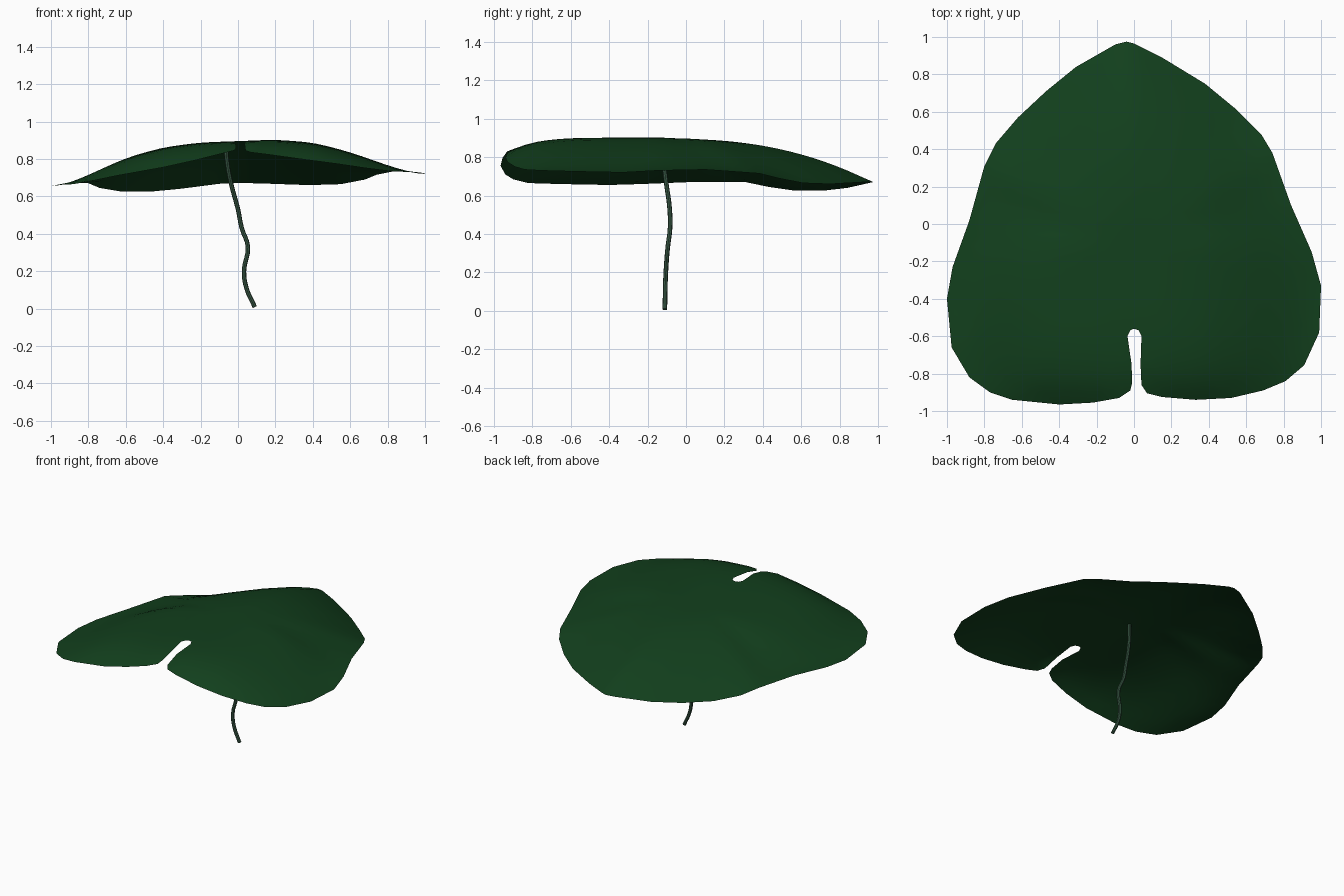
import bpy
import bmesh
from mathutils import Vector
from mathutils.geometry import delaunay_2d_cdt

if "Cube" in bpy.data.objects:
    bpy.data.objects.remove(bpy.data.objects["Cube"])

# Leaf rim (x, y, z), counter-clockwise from the right lip of the notch
RIM = [(.04, -.86, .845), (.07, -.905, .835), (.15, -.925, .825), (.33, -.94, .80),
       (.52, -.93, .775), (.69, -.89, .75), (.81, -.84, .735), (.91, -.755, .73),
       (.99, -.58, .725), (1, -.33, .72), (.95, -.15, .73), (.84, .1, .735),
       (.74, .38, .715), (.68, .48, .69), (.55, .61, .665), (.38, .75, .66),
       (.15, .89, .668), (0, .965, .672), (-.04, .975, .67), (-.1, .96, .667),
       (-.31, .84, .64), (-.47, .71, .625), (-.62, .57, .625), (-.74, .43, .645),
       (-.8, .31, .67), (-.88, .02, .67), (-.97, -.23, .66), (-1, -.4, .655),
       (-.975, -.66, .66), (-.88, -.82, .665), (-.77, -.9, .685), (-.65, -.94, .71),
       (-.4, -.965, .755), (-.22, -.955, .795), (-.08, -.93, .83), (-.02, -.89, .845)]
NOTCH = [(-.01, -.85), (-.013, -.75), (-.035, -.6), (-.02, -.568), (0, -.56),
         (.025, -.568), (.04, -.6), (.035, -.75)]
# Arched section across the leaf (x, z)
ARCH = [(-1.01, .655), (-.8, .735), (-.6, .81), (-.4, .862), (-.2, .888), (0, .895),
        (.2, .903), (.4, .888), (.6, .84), (.8, .78), (1.01, .72)]
CENTRE = Vector((0, -.1))


def arch(x):
    for (x0, z0), (x1, z1) in zip(ARCH, ARCH[1:]):
        if x <= x1:
            return z0 + (z1 - z0) * (x - x0) / (x1 - x0)
    return ARCH[-1][1]


def smooth_arch(x):
    return sum(arch(x + d) for d in (-.06, -.03, 0, .03, .06)) / 5 if abs(x) < .94 else arch(x)


def rim_hit(p):
    """Fraction of the way from the centre to the rim, and rim height there."""
    d = p - CENTRE
    for a, b in zip(RIM, RIM[1:] + RIM[:1]):
        va, vb = Vector(a[:2]) - CENTRE, Vector(b[:2]) - CENTRE
        e = vb - va
        det = d.cross(e)
        if abs(det) < 1e-9:
            continue
        t, u = va.cross(e) / det, va.cross(d) / det
        if t > 0 and -1e-5 <= u <= 1 + 1e-5:
            return 1 / t, a[2] + (b[2] - a[2]) * u
    return 0, .895


def height(p):
    s, edge = rim_hit(p)
    d = p - CENTRE
    k = d.y / d.length if d.length > 1e-6 else 0
    w = min(1, max(0, (k + .5) / .8))
    power = 6.5 - 4.1 * w * w * (3 - 2 * w)
    top = smooth_arch(p.x)
    return top - (top - edge) * min(s, 1) ** power


def material(name, colour):
    m = bpy.data.materials.new(name)
    m.diffuse_color = (*colour, 1)
    m.use_nodes = True
    m.node_tree.nodes["Principled BSDF"].inputs["Base Color"].default_value = m.diffuse_color
    return m


# Leaf blade: rim filled with an inner grid, then draped over the arch
outline = [Vector(r[:2]) for r in RIM] + [Vector(n) for n in NOTCH]
points = list(outline)
for i in range(-16, 17):
    for j in range(-16, 17):
        p = Vector((i * .06, j * .06 + .003))
        if rim_hit(p)[0] < .97 and not (abs(p.x) < .055 and p.y < -.53):
            points.append(p)
verts, _, faces, *_ = delaunay_2d_cdt(points, [], [list(range(len(outline)))], 1, 1e-5)
bm = bmesh.new()
bv = [bm.verts.new((v.x, v.y, height(v))) for v in verts]
for f in faces:
    bm.faces.new([bv[i] for i in f]).smooth = True
bmesh.ops.delete(bm, geom=[v for v in bm.verts if not v.link_faces], context='VERTS')
for f in bm.faces:
    f.normal_update()
    if f.normal.z < 0:
        f.normal_flip()
mesh = bpy.data.meshes.new("leaf_blade")
bm.to_mesh(mesh)
bm.free()
blade = bpy.data.objects.new("leaf_blade", mesh)
bpy.context.collection.objects.link(blade)
mesh.materials.append(material("leaf_green", (.006, .05, .012)))

# Wavy stem hanging from the underside
STEM = [(.09, -.11, .008), (.045, -.108, .11), (.032, -.105, .2), (.053, -.095, .33),
        (.02, -.083, .43), (0, -.085, .53), (-.04, -.105, .68), (-.06, -.118, .8),
        (-.066, -.125, .888)]
curve = bpy.data.curves.new("stem", 'CURVE')
curve.dimensions = '3D'
curve.bevel_depth = .012
curve.bevel_resolution = 2
curve.resolution_u = 4
curve.use_fill_caps = True
spline = curve.splines.new('BEZIER')
spline.bezier_points.add(len(STEM) - 1)
for bp, co in zip(spline.bezier_points, STEM):
    bp.co = co
    bp.handle_left_type = bp.handle_right_type = 'AUTO'
stem = bpy.data.objects.new("stem", curve)
bpy.context.collection.objects.link(stem)
curve.materials.append(material("stem_green", (.04, .1, .06)))
bpy.context.view_layer.objects.active = stem
stem.select_set(True)
bpy.ops.object.convert(target='MESH')
bpy.ops.object.shade_smooth_by_angle()
